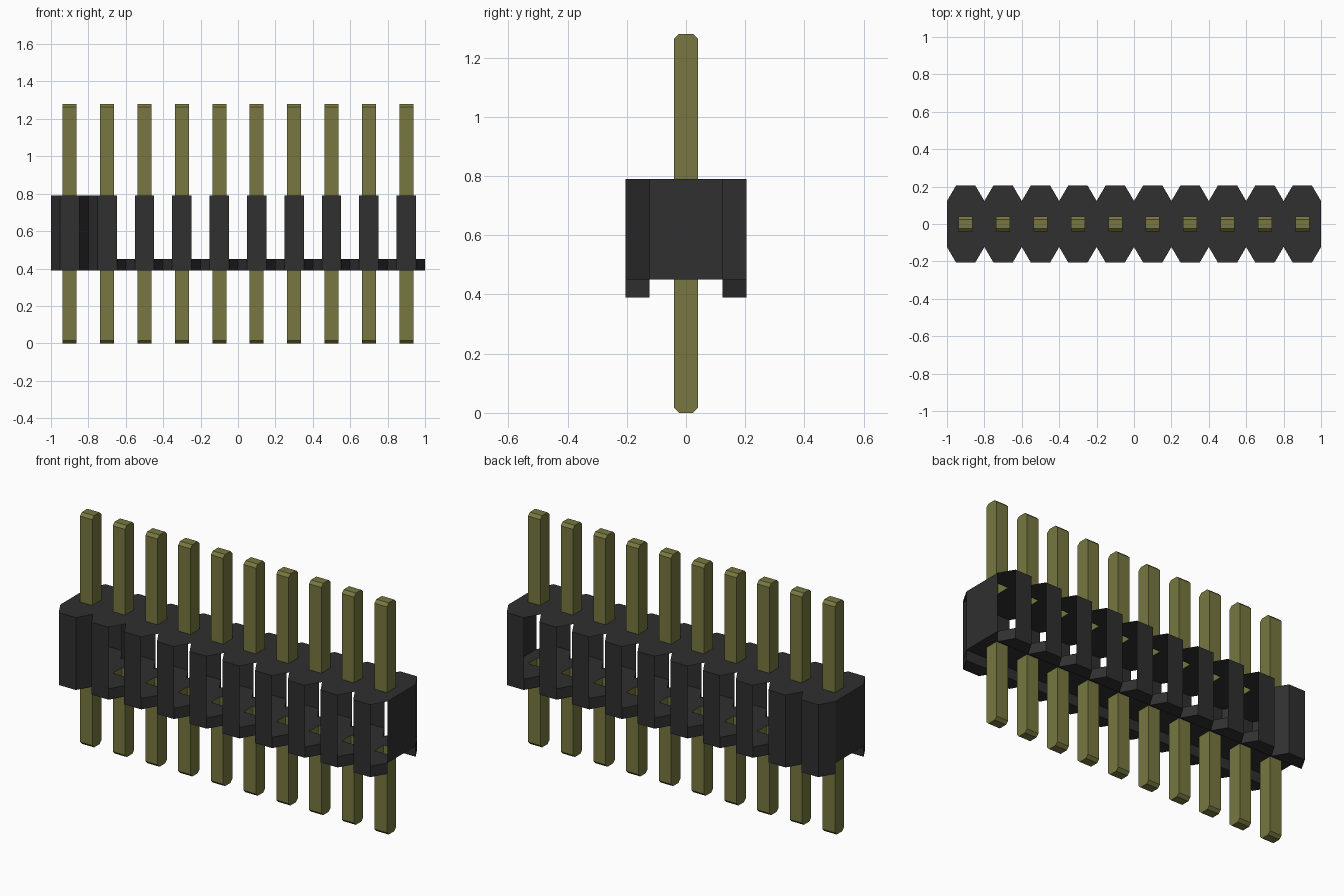
import bpy
import bmesh

cube = bpy.data.objects.get("Cube")
if cube:
    bpy.data.objects.remove(cube, do_unlink=True)

PINS, PITCH = 10, 0.2
CENTRES = [(i - (PINS - 1) / 2) * PITCH for i in range(PINS)]
BASE, FLOOR, ROOF, TIP = 0.39, 0.45, 0.79, 1.28   # heights
HALF, FLAT = PITCH / 2, 0.052                     # half widths of a segment and its flat
EDGE, DEPTH = 0.123, 0.205                        # half depths at the valley and the flat
PX, PY, CHAMFER = 0.0375, 0.04, 0.016             # pin half sizes and end chamfer


def material(name, colour):
    mat = bpy.data.materials.new(name)
    mat.use_nodes = True
    mat.diffuse_color = (*colour, 1)
    bsdf = mat.node_tree.nodes["Principled BSDF"]
    bsdf.inputs["Base Color"].default_value = (*colour, 1)
    bsdf.inputs["Roughness"].default_value = 0.6
    return mat


plastic = material("black plastic", (0.029, 0.029, 0.029))
brass = material("dull brass", (0.185, 0.185, 0.053))


def build(name, polygons, mat):
    """Make one object from a list of polygons, joined along shared edges."""
    bm = bmesh.new()
    for points in polygons:
        bm.faces.new([bm.verts.new(p) for p in points])
    bmesh.ops.remove_doubles(bm, verts=bm.verts, dist=0.0001)
    mesh = bpy.data.meshes.new(name)
    bm.to_mesh(mesh)
    bm.free()
    mesh.materials.append(mat)
    obj = bpy.data.objects.new(name, mesh)
    bpy.context.collection.objects.link(obj)
    return obj


def upright(a, b, low, high):
    """Vertical panel between two plan points."""
    return [(*a, low), (*b, low), (*b, high), (*a, high)]


def deck(z):
    """Scalloped sheet with a square hole for each pin."""
    half = [(HALF, 0), (HALF, EDGE), (FLAT, DEPTH), (-FLAT, DEPTH), (-HALF, EDGE),
            (-HALF, 0), (-PX, 0), (-PX, PY), (PX, PY), (PX, 0)]
    return [[(cx + s * x, s * y, z) for x, y in half] for cx in CENTRES for s in (1, -1)]


# Roof and floor sheets
build("housing_roof", deck(ROOF), plastic)
build("housing_floor", deck(FLOOR), plastic)

# Rails under the floor, upright plates and the bevels kept at the right-hand end
rails, plates, bevels = [], [], []
for i, cx in enumerate(CENTRES):
    for s in (1, -1):
        a, b, c, d = [(cx + x, s * y) for x, y in
                      ((HALF, EDGE), (FLAT, DEPTH), (-FLAT, DEPTH), (-HALF, EDGE))]
        rails += [upright(a, b, BASE, FLOOR), upright(c, d, BASE, FLOOR),
                  upright(d, a, BASE, FLOOR), [(*p, BASE) for p in (d, c, b, a)]]
        plates.append(upright(b, c, BASE, ROOF))
        if i < 2:
            bevels.append(upright(c, d, FLOOR, ROOF))
        if i < 1:
            bevels.append(upright(a, b, FLOOR, ROOF))
build("floor_rails", rails, plastic)
build("side_plates", plates, plastic)
build("corner_bevels", bevels, plastic)

# End walls
END = PINS * PITCH / 2
build("end_walls", [upright((s * END, -s * EDGE), (s * END, s * EDGE), FLOOR, ROOF)
                    for s in (1, -1)], plastic)


def pin_half(cx, start, end):
    """Open square tube whose closed end is chamfered front and back."""
    shoulder = end - CHAMFER if end > start else end + CHAMFER
    tip = PY - CHAMFER
    l, r = cx - PX, cx + PX
    faces = [[(x, -PY, start), (x, PY, start), (x, PY, shoulder),
              (x, tip, end), (x, -tip, end), (x, -PY, shoulder)] for x in (l, r)]
    outline = [(-PY, start), (-PY, shoulder), (-tip, end),
               (tip, end), (PY, shoulder), (PY, start)]
    for (y0, z0), (y1, z1) in zip(outline, outline[1:]):
        faces.append([(l, y0, z0), (r, y0, z0), (r, y1, z1), (l, y1, z1)])
    return faces


# Pins above the roof and below the floor
for name, start, end in (("upper_pin", ROOF, TIP), ("lower_pin", FLOOR, 0)):
    for i, cx in enumerate(CENTRES):
        pin = build(f"{name}_{i + 1}", pin_half(cx, start, end), brass)
        bm = bmesh.new()
        bm.from_mesh(pin.data)
        bmesh.ops.recalc_face_normals(bm, faces=bm.faces)
        bm.to_mesh(pin.data)
        bm.free()
